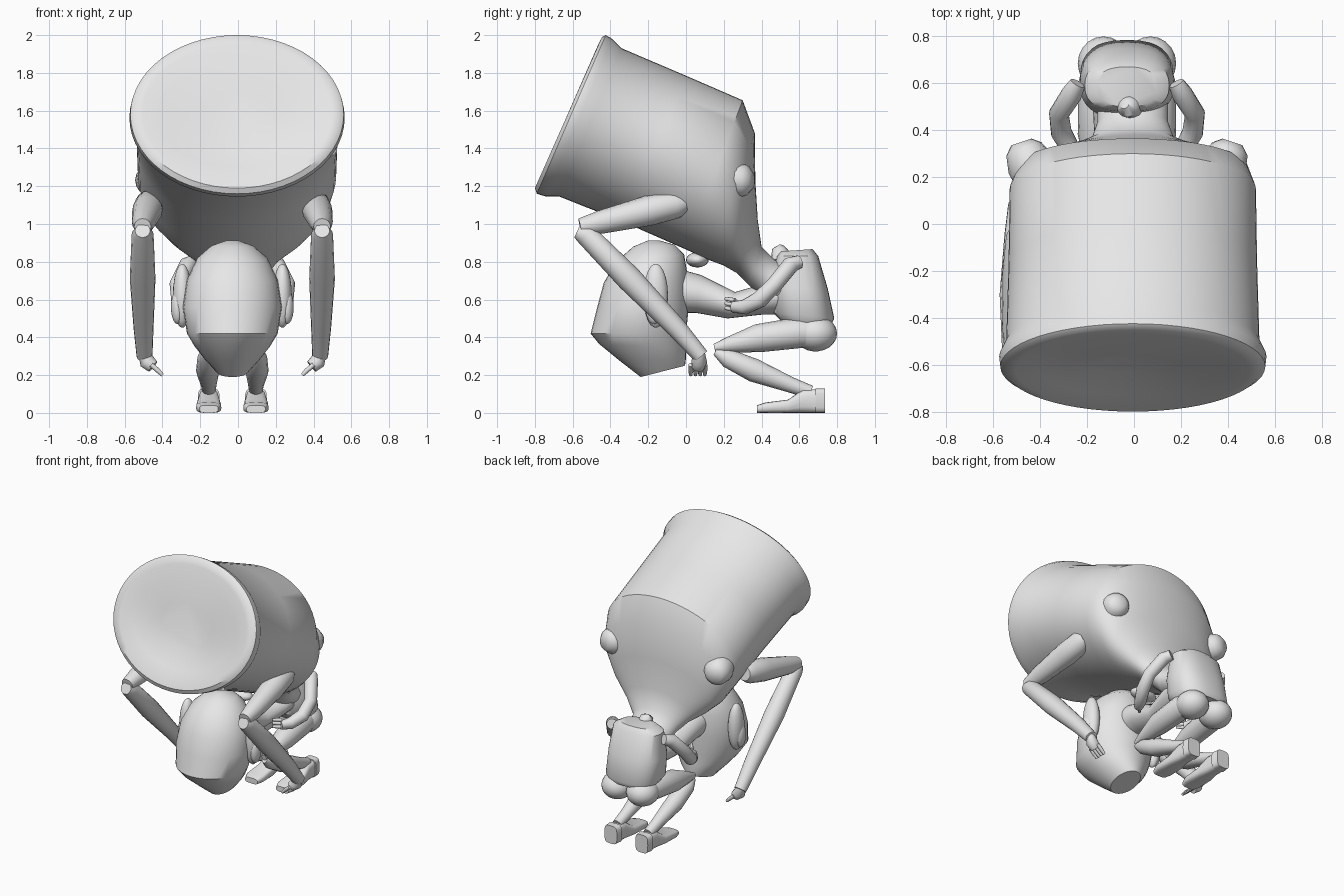
import bpy, bmesh, math
from mathutils import Vector

CX = -0.03  # the figure sits slightly left of the barrel axis

mat = bpy.data.materials.new("light grey")
mat.diffuse_color = (0.8, 0.8, 0.8, 1)


def finish(name, rings, angle=40):
    """Skin a list of rings, cap both ends, shade smooth."""
    bm = bmesh.new()
    vs = [[bm.verts.new(p) for p in r] for r in rings]
    n = len(rings[0])
    for a, b in zip(vs, vs[1:]):
        for i in range(n):
            j = (i + 1) % n
            bm.faces.new((a[i], a[j], b[j], b[i]))
    bm.faces.new(vs[0])
    bm.faces.new(vs[-1])
    bmesh.ops.recalc_face_normals(bm, faces=bm.faces)
    me = bpy.data.meshes.new(name)
    bm.to_mesh(me)
    bm.free()
    me.materials.append(mat)
    ob = bpy.data.objects.new(name, me)
    bpy.context.collection.objects.link(ob)
    bpy.ops.object.select_all(action='DESELECT')
    ob.select_set(True)
    bpy.context.view_layer.objects.active = ob
    bpy.ops.object.shade_smooth_by_angle(angle=math.radians(angle))
    return ob


def loft(name, secs, cx=CX, n=32, power=1.0, angle=40):
    """Sections: (y1, z1, y2, z2, half width) = ellipse across the side outline."""
    rings = []
    for y1, z1, y2, z2, hx in secs:
        ring = []
        for i in range(n):
            a = 2 * math.pi * i / n
            c, s = math.cos(a), math.sin(a)
            c = math.copysign(abs(c) ** power, c)
            s = math.copysign(abs(s) ** power, s)
            ring.append((cx + hx * c, (y1 + y2) / 2 + s * (y1 - y2) / 2,
                         (z1 + z2) / 2 + s * (z1 - z2) / 2))
        rings.append(ring)
    return finish(name, rings, angle)


def tube(name, pts, side=1, n=16, flat=1.0):
    """Limb through (x, y, z, radius) points, x measured from the figure's middle."""
    ps = [Vector((CX + side * p[0], p[1], p[2])) for p in pts]
    rings = []
    for k, p in enumerate(ps):
        t = (ps[min(k + 1, len(ps) - 1)] - ps[max(k - 1, 0)]).normalized()
        u = t.cross(Vector((1, 0, 0)))
        if u.length < 0.1:
            u = t.cross(Vector((0, 1, 0)))
        u.normalize()
        w = t.cross(u)
        r = pts[k][3]
        rings.append([p + r * (u * math.cos(a) + flat * w * math.sin(a))
                      for a in (2 * math.pi * i / n for i in range(n))])
    return finish(name, rings, 50)


def ball(name, loc, size):
    secs = []
    for k in range(11):
        a = math.pi * (0.03 + 0.94 * k / 10)
        z, r = loc[2] + size[2] * math.cos(a), math.sin(a)
        secs.append((loc[1] + size[1] * r, z, loc[1] - size[1] * r, z, size[0] * r))
    return loft(name, secs, cx=CX + loc[0], n=20)


# Barrel with rolled rim, shallow dish and funnel down to the back
loft("barrel", [
    (-0.55, 1.72, -0.63, 1.41, 0.20), (-0.50, 1.85, -0.73, 1.30, 0.41),
    (-0.465, 1.95, -0.785, 1.22, 0.50), (-0.445, 1.99, -0.80, 1.19, 0.54),
    (-0.425, 2.0, -0.79, 1.16, 0.565), (-0.39, 1.98, -0.74, 1.145, 0.57),
    (-0.34, 1.93, -0.67, 1.145, 0.54), (0.0, 1.785, -0.33, 1.01, 0.53),
    (0.30, 1.655, 0.0, 0.865, 0.525), (0.365, 1.48, 0.12, 0.81, 0.49),
    (0.367, 1.23, 0.20, 0.78, 0.39), (0.38, 1.02, 0.27, 0.74, 0.26),
    (0.40, 0.88, 0.33, 0.68, 0.175), (0.47, 0.81, 0.40, 0.61, 0.15),
    (0.60, 0.76, 0.52, 0.56, 0.15)], cx=-0.005, n=56)

# Hanging head
loft("head", [
    (-0.20, 0.913, -0.14, 0.913, 0.03), (-0.28, 0.88, -0.06, 0.89, 0.11),
    (-0.37, 0.80, -0.01, 0.84, 0.185), (-0.435, 0.69, 0.01, 0.72, 0.24),
    (-0.47, 0.56, 0.015, 0.56, 0.262), (-0.505, 0.42, 0.0, 0.42, 0.24),
    (-0.46, 0.365, 0.0, 0.34, 0.20), (-0.35, 0.275, 0.0, 0.29, 0.145),
    (-0.24, 0.19, -0.005, 0.25, 0.085)])

# Neck and slim trunk
loft("neck", [
    (-0.03, 0.76, -0.03, 0.53, 0.12), (0.08, 0.73, 0.05, 0.53, 0.12),
    (0.26, 0.64, 0.22, 0.50, 0.11), (0.40, 0.68, 0.40, 0.52, 0.14),
    (0.58, 0.75, 0.58, 0.52, 0.15)])

# Hip block
loft("hips", [
    (0.50, 0.855, 0.67, 0.867, 0.13), (0.48, 0.83, 0.70, 0.83, 0.18),
    (0.45, 0.66, 0.75, 0.66, 0.20), (0.46, 0.53, 0.785, 0.50, 0.20),
    (0.52, 0.47, 0.77, 0.47, 0.17)], power=0.8)

# Small stub on the back
tube("tail_stub", [(0.02, 0.50, 0.80, 0.05), (0, 0.50, 0.86, 0.045),
                   (-0.01, 0.51, 0.88, 0.02)])
ball("chin_tuft", (0, 0.06, 0.81), (0.10, 0.06, 0.04))

for side, tag in ((-1, "left"), (1, "right")):
    # Ears
    ball("ear_" + tag, (side * 0.265, -0.16, 0.62), (0.05, 0.065, 0.17))
    ball("inner_ear_" + tag, (side * 0.29, -0.17, 0.56), (0.035, 0.045, 0.09))

    # Knobs at the back of the barrel
    tube("knob_" + tag, [(0.35, 0.14, 1.24, 0.10), (0.415, 0.26, 1.235, 0.10),
                         (0.44, 0.32, 1.23, 0.08), (0.45, 0.35, 1.23, 0.045)], side)

    # Large arms
    tube("upper_arm_" + tag, [
        (0.44, 0.0, 1.115, 0.05), (0.44, -0.05, 1.105, 0.075),
        (0.45, -0.20, 1.07, 0.08), (0.47, -0.45, 1.01, 0.062),
        (0.475, -0.56, 0.985, 0.045)], side)
    tube("forearm_" + tag, [
        (0.475, -0.575, 0.965, 0.04), (0.475, -0.53, 0.945, 0.058),
        (0.475, -0.30, 0.71, 0.068), (0.47, -0.05, 0.45, 0.053),
        (0.465, 0.08, 0.30, 0.042)], side)
    tube("hand_" + tag, [
        (0.47, 0.07, 0.32, 0.03), (0.45, 0.07, 0.27, 0.042),
        (0.42, 0.065, 0.245, 0.035)], side, 12)
    for k in range(4):
        y = 0.025 + 0.025 * k
        tube(f"finger_{k}_{tag}", [
            (0.43, y, 0.255, 0.013), (0.395, y, 0.225, 0.013),
            (0.37, y, 0.20, 0.009)], side, 8)

    # Small arms
    tube("small_arm_" + tag, [
        (0.21, 0.60, 0.80, 0.035), (0.235, 0.555, 0.785, 0.045),
        (0.29, 0.47, 0.68, 0.043), (0.28, 0.39, 0.60, 0.045),
        (0.235, 0.31, 0.56, 0.04), (0.20, 0.25, 0.56, 0.03)], side)
    for k in range(3):
        z = 0.545 + 0.025 * k
        tube(f"small_finger_{k}_{tag}", [
            (0.20, 0.26, z, 0.013), (0.16, 0.21, z + 0.01, 0.010)], side, 8)

    # Folded legs
    ball("buttock_" + tag, (side * 0.10, 0.685, 0.42), (0.11, 0.115, 0.095))
    tube("thigh_" + tag, [
        (0.11, 0.70, 0.42, 0.07), (0.125, 0.60, 0.425, 0.082),
        (0.135, 0.38, 0.395, 0.075), (0.135, 0.22, 0.36, 0.04),
        (0.135, 0.15, 0.345, 0.02)], side)
    tube("shin_" + tag, [
        (0.135, 0.155, 0.325, 0.02), (0.135, 0.22, 0.29, 0.05),
        (0.13, 0.36, 0.225, 0.062), (0.125, 0.55, 0.15, 0.042),
        (0.125, 0.66, 0.11, 0.035)], side)
    loft("foot_" + tag, [
        (0.375, 0.04, 0.375, 0.0, 0.05), (0.42, 0.055, 0.42, 0.0, 0.067),
        (0.54, 0.07, 0.54, 0.0, 0.065), (0.62, 0.125, 0.62, 0.0, 0.052),
        (0.69, 0.125, 0.69, 0.0, 0.05)], cx=CX + side * 0.125, n=20, power=0.6)
    loft("heel_" + tag, [
        (0.685, 0.13, 0.685, 0.0, 0.058), (0.735, 0.13, 0.735, 0.0, 0.05)],
        cx=CX + side * 0.125, n=20, power=0.5)
